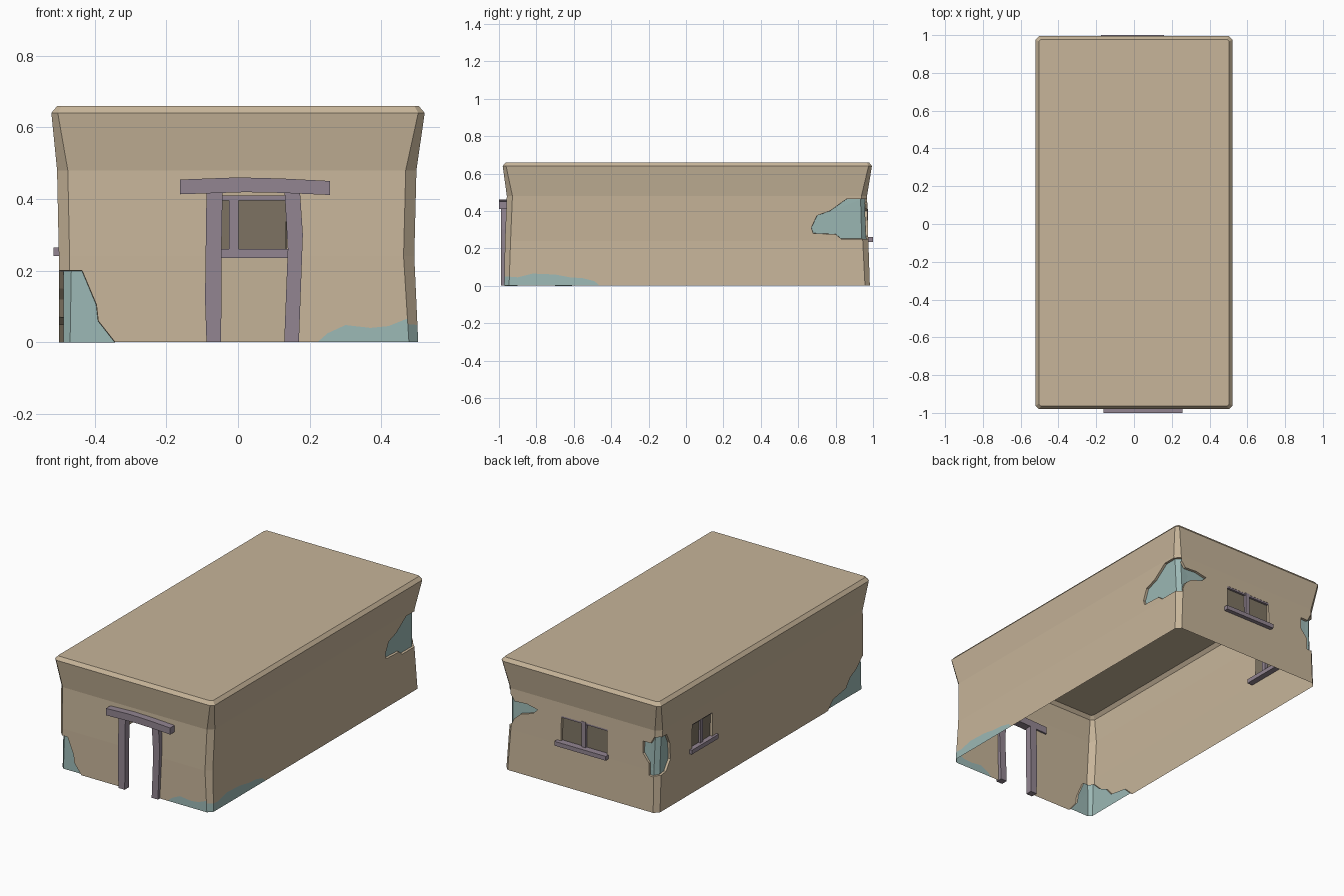
import bpy, bmesh
from mathutils import Vector

cube = bpy.data.objects.get("Cube")
if cube:
    bpy.data.objects.remove(cube, do_unlink=True)


def material(name, rgb):
    m = bpy.data.materials.new(name)
    m.use_nodes = True
    color = (*rgb, 1)
    m.diffuse_color = color
    node = next(n for n in m.node_tree.nodes if n.type == "BSDF_PRINCIPLED")
    node.inputs["Base Color"].default_value = color
    return m


plaster = material("sand_plaster", (.57, .46, .32))
exposed = material("pale_blue_undercoat", (.33, .48, .46))
timber = material("dusty_purple_timber", (.29, .235, .285))
pane = material("dark_window_pane", (.21, .175, .125))
WALL, BLUE, PANE = range(3)


def finish(bm, name, mats):
    mesh = bpy.data.meshes.new(name)
    bm.to_mesh(mesh)
    bm.free()
    for m in mats:
        mesh.materials.append(m)
    obj = bpy.data.objects.new(name, mesh)
    bpy.context.collection.objects.link(obj)
    return obj


def inside(u, v, poly):
    hit = False
    for (a, b), (c, d) in zip(poly, poly[1:] + poly[:1]):
        if (b > v) != (d > v) and u < (c - a) * (v - b) / (d - b) + a:
            hit = not hit
    return hit


def cut_region(bm, axis, sign, poly):
    """Cut an outline into one wall and return the faces inside it."""
    u = 1 - axis
    limit = .6 if axis == 0 else .75

    def wall_faces(shape):
        found = []
        for f in bm.faces:
            c = f.calc_center_median()
            if f.normal[axis] * sign > limit and (shape is None or inside(c[u], c.z, shape)):
                found.append(f)
        return found

    def slice_edges(shape, area):
        for p, q in zip(shape, shape[1:] + shape[:1]):
            faces = wall_faces(area)
            edges = {e for f in faces for e in f.edges}
            verts = {v for f in faces for v in f.verts}
            co, no = Vector((0, 0, p[1])), Vector((0, 0, p[0] - q[0]))
            co[u], no[u] = p[0], q[1] - p[1]
            bmesh.ops.bisect_plane(bm, geom=faces + list(edges) + list(verts),
                                   dist=1e-5, plane_co=co, plane_no=no.normalized())
            bm.normal_update()

    us, zs = [p[0] for p in poly], [p[1] for p in poly]
    box = [(min(us), min(zs)), (max(us), min(zs)), (max(us), max(zs)), (min(us), max(zs))]
    slice_edges(box, None)
    if len(poly) > 4:
        slice_edges(poly, box)
    return wall_faces(poly)


def rect(a, b, low, high):
    return [(a, low), (b, low), (b, high), (a, high)]


def paint(bm, axis, sign, poly, index):
    for f in cut_region(bm, axis, sign, poly):
        f.material_index = index


# Building shell: chamfered rectangular rings, flaring towards the roof
bm = bmesh.new()
levels = [  # height, left, right, front, back, corner chamfer
    (0, -.5, .503, -.972, .983, .026),
    (.24, -.5, .492, -.968, .975, .03),
    (.48, -.505, .498, -.958, .968, .03),
    (.64, -.521, .521, -.98, .994, .018),
    (.66, -.504, .504, -.964, .978, .012),
]
rings = []
for z, l, r, f, b, c in levels:
    ring = [(l + c, f), (r - c, f), (r, f + c), (r, b - c),
            (r - c, b), (l + c, b), (l, b - c), (l, f + c)]
    rings.append([bm.verts.new((x, y, z)) for x, y in ring])
for low, high in zip(rings, rings[1:]):
    for i in range(8):
        j = (i + 1) % 8
        bm.faces.new((low[i], low[j], high[j], high[i]))
bm.faces.new(rings[-1])
bm.normal_update()

# Chipped plaster around three corners
chips = [
    (0, 1, [(.67, .31), (.70, .375), (.77, .4), (.86, .465), (1.1, .465),
            (1.1, .25), (.83, .25), (.8, .275), (.68, .28)]),
    (1, 1, [(.6, .465), (.47, .45), (.44, .41), (.36, .415), (.29, .4),
            (.32, .37), (.4, .345), (.44, .31), (.47, .25), (.6, .25)]),
    (1, 1, [(-.6, .44), (-.47, .44), (-.45, .4), (-.4, .4), (-.4, .33),
            (-.44, .28), (-.44, .21), (-.6, .2)]),
    (0, -1, [(1.1, .44), (.9, .44), (.87, .38), (.86, .28), (.9, .22), (1.1, .2)]),
    (1, -1, [(-.6, .2), (-.435, .2), (-.395, .105), (-.39, .06), (-.335, -.01), (-.6, -.01)]),
    (0, -1, [(-1.1, .2), (-.93, .2), (-.88, .15), (-.82, .12), (-.78, .07),
             (-.66, .05), (-.6, -.01), (-1.1, -.01)]),
]
for axis, sign, poly in chips:
    paint(bm, axis, sign, poly, BLUE)

# Window openings
back_window = rect(-.165, .135, .255, .405)
side_window = rect(.47, .66, .255, .405)
paint(bm, 1, 1, back_window, PANE)
paint(bm, 0, -1, side_window, PANE)

# Sink chips and panes into the wall, leaving plaster reveals
sunk = [f for f in bm.faces if f.material_index != WALL]
rim = bmesh.ops.inset_region(bm, faces=sunk, thickness=.001, depth=-.014,
                             use_boundary=False, use_even_offset=False)
for f in rim["faces"]:
    f.material_index = WALL
bm.normal_update()

# Worn paint along the foot of the front corner
paint(bm, 1, -1, [(.21, -.01), (.25, .025), (.3, .048), (.37, .04), (.42, .045),
                  (.47, .065), (.6, .06), (.6, -.01)], BLUE)
paint(bm, 0, 1, [(-1.1, .06), (-.9, .045), (-.82, .065), (-.7, .06), (-.62, .045),
                 (-.55, .04), (-.49, .025), (-.45, -.01), (-1.1, -.01)], BLUE)

# Doorway
door = cut_region(bm, 1, -1, rect(-.065, .15, -.01, .425))
bmesh.ops.delete(bm, geom=door, context="FACES")
finish(bm, "building_shell", (plaster, exposed, pane))


def prism(name, outline, near, far, axis=1):
    """Extrude an upright outline along x (axis 0) or y (axis 1)."""
    bm = bmesh.new()
    ends = []
    for d in (near, far):
        ends.append([bm.verts.new((u, d, z) if axis else (d, u, z)) for u, z in outline])
    n = len(outline)
    for i in range(n):
        j = (i + 1) % n
        bm.faces.new((ends[0][i], ends[0][j], ends[1][j], ends[1][i]))
    for end in ends:
        bm.faces.new(end)
    bmesh.ops.recalc_face_normals(bm, faces=bm.faces[:])
    return finish(bm, name, (timber,))


# Door frame
prism("door_post_right", [(-.088, 0), (-.047, 0), (-.046, .26), (-.043, .42),
                          (-.088, .42), (-.092, .12)], -.99, -.95)
prism("door_post_left", [(.129, 0), (.17, 0), (.181, .3), (.173, .42),
                         (.13, .42), (.139, .26)], -.99, -.95)
prism("door_lintel", [(-.162, .413), (.02, .419), (.12, .417), (.257, .411), (.257, .45),
                      (.12, .457), (0, .46), (-.162, .454)], -1, -.95)

# Window sills, mullions and head rails
prism("back_window_sill", rect(-.175, .16, .235, .26), .945, 1)
prism("back_window_mullion", rect(-.025, .002, .255, .41), .945, .972)
prism("back_window_head", rect(-.165, .135, .395, .41), .945, .969)
prism("side_window_sill", rect(.43, .68, .24, .265), -.515, -.465, 0)
prism("side_window_mullion", rect(.552, .578, .255, .41), -.499, -.47, 0)
prism("side_window_head", rect(.47, .66, .395, .41), -.495, -.47, 0)
